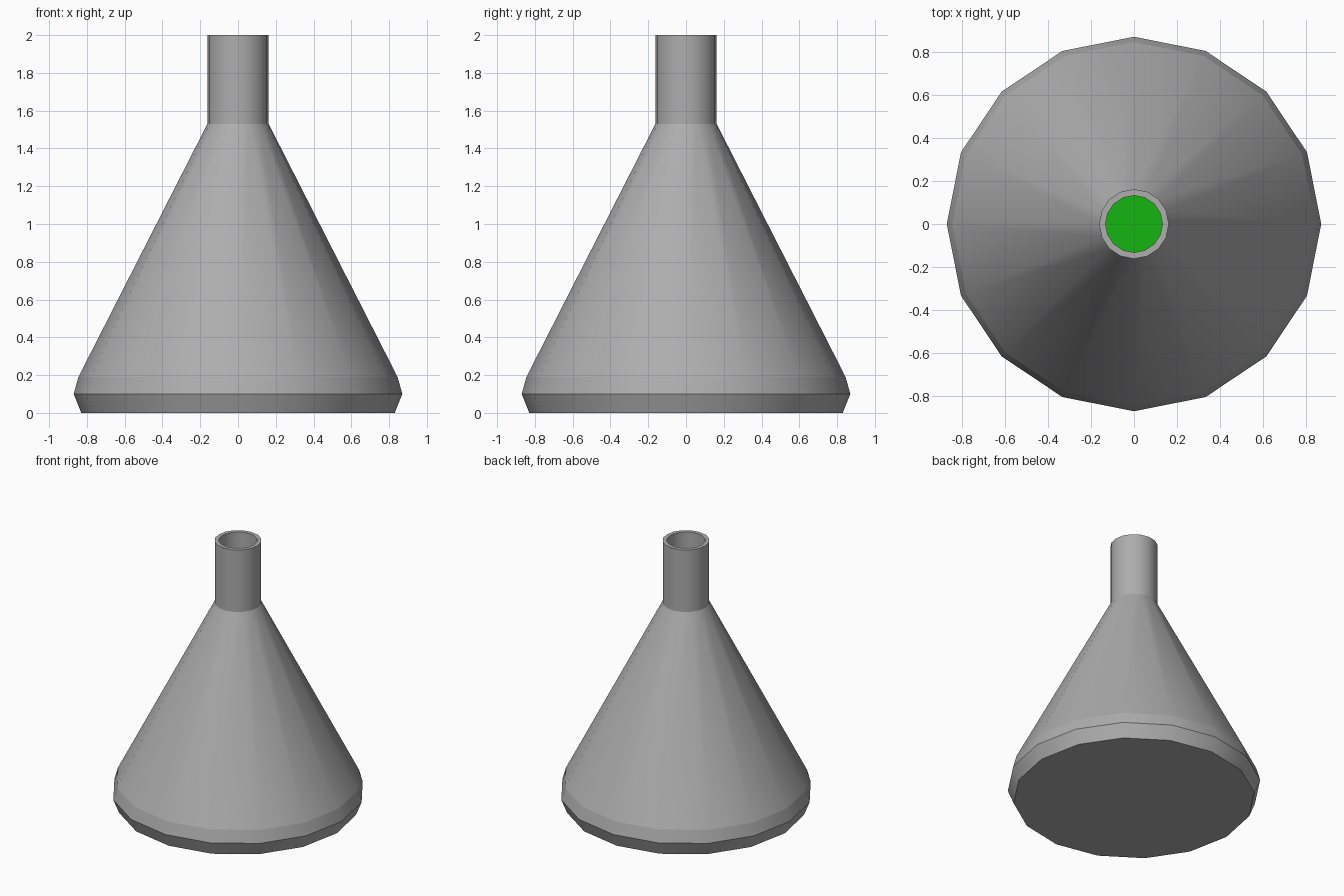
import bpy, bmesh, math

if "Cube" in bpy.data.objects:
    bpy.data.objects.remove(bpy.data.objects["Cube"])

SIDES = 16


def lathe(name, profile, color):
    """Revolve (radius, z) points around z; radius 0 makes a pole.
    Smooth around the axis, crisp at every horizontal ring."""
    bm = bmesh.new()
    rings = []
    for r, z in profile:
        if r == 0:
            rings.append([bm.verts.new((0, 0, z))] * SIDES)
        else:
            rings.append([bm.verts.new((r * math.cos(2 * math.pi * i / SIDES),
                                        r * math.sin(2 * math.pi * i / SIDES), z))
                          for i in range(SIDES)])
    for a, b in zip(rings, rings[1:]):
        for i in range(SIDES):
            j = (i + 1) % SIDES
            face = bm.faces.new(list(dict.fromkeys((a[i], a[j], b[j], b[i]))))
            face.smooth = True
    for e in bm.edges:
        if abs(e.verts[0].co.z - e.verts[1].co.z) < 1e-5:
            e.smooth = False
    bmesh.ops.recalc_face_normals(bm, faces=bm.faces)
    mesh = bpy.data.meshes.new(name)
    bm.to_mesh(mesh)
    bm.free()
    mat = bpy.data.materials.new(name + "_color")
    mat.diffuse_color = color
    mat.use_nodes = True
    mat.node_tree.nodes["Principled BSDF"].inputs["Base Color"].default_value = mat.diffuse_color
    mesh.materials.append(mat)
    obj = bpy.data.objects.new(name, mesh)
    bpy.context.collection.objects.link(obj)
    return obj


# Hollow glass: outer wall up to the rim, then inner wall back down
lathe("flask", [
    (0, 0), (0.83, 0), (0.87, 0.10), (0.845, 0.19), (0.162, 1.53), (0.162, 2.0),
    (0.132, 2.0), (0.132, 1.52), (0.813, 0.18), (0.835, 0.10), (0.808, 0.03), (0, 0.03),
], (0.42, 0.42, 0.42, 1))

# Liquid filling the lower part of the flask
lathe("liquid", [
    (0, 0.035), (0.80, 0.035), (0.828, 0.10), (0.805, 0.18), (0.541, 0.70), (0, 0.70),
], (0.008, 0.46, 0.005, 1))
